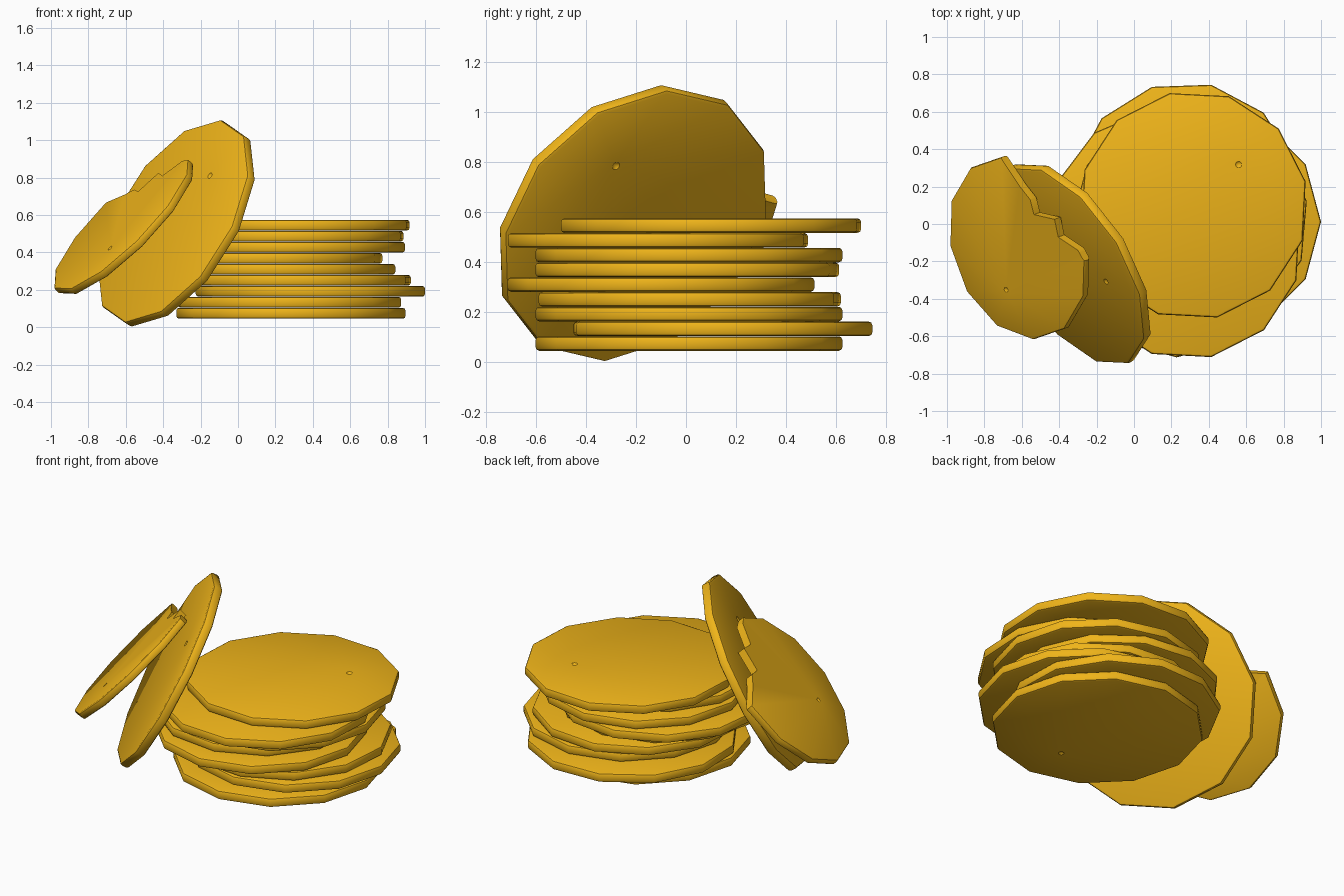
import bpy, bmesh, math
from mathutils import Vector, Matrix

if "Cube" in bpy.data.objects:
    bpy.data.objects.remove(bpy.data.objects["Cube"])

R, H = 0.613, 0.029          # disc radius and half thickness
SIDES = 12

gold = bpy.data.materials.new("gold")
gold.diffuse_color = (0.87, 0.46, 0.01, 1)
gold.use_nodes = True
gold.node_tree.nodes["Principled BSDF"].inputs["Base Color"].default_value = gold.diffuse_color


def finish(bm, name):
    bmesh.ops.recalc_face_normals(bm, faces=bm.faces)
    me = bpy.data.meshes.new(name)
    bm.to_mesh(me)
    bm.free()
    me.materials.append(gold)
    ob = bpy.data.objects.new(name, me)
    bpy.context.collection.objects.link(ob)
    return ob


def smooth(ob):
    ob.data.shade_smooth()
    ob.data.set_sharp_from_angle(angle=math.radians(40))


def disc(name, matrix):
    """Twelve-sided disc with rounded rim and a small off-centre dimple on each face."""
    bm = bmesh.new()
    b = 0.015
    dx = 0.325
    profile = [(dx, 0.017, H), (0, R - b, H), (0, R - b * 0.3, H - b * 0.3), (0, R, H - b),
               (0, R, b - H), (0, R - b * 0.3, b * 0.3 - H), (0, R - b, -H), (dx, 0.017, -H)]
    loops = []
    for off, r, z in profile:
        loops.append([bm.verts.new((off + r * math.cos(math.tau * i / SIDES),
                                    r * math.sin(math.tau * i / SIDES), z))
                      for i in range(SIDES)])
    for lo, hi in zip(loops, loops[1:]):
        for i in range(SIDES):
            j = (i + 1) % SIDES
            bm.faces.new((lo[i], lo[j], hi[j], hi[i]))
    # dimple bottoms
    for ring, z in ((loops[0], H - 0.015), (loops[-1], 0.015 - H)):
        tip = bm.verts.new((dx, 0, z))
        for i in range(SIDES):
            bm.faces.new((ring[i], ring[(i + 1) % SIDES], tip))
    bm.transform(matrix)
    ob = finish(bm, name)
    smooth(ob)
    return ob


def frame(center, normal, toward, scale=1.0):
    """Placement with local z on the normal and local x toward the dimple."""
    n = Vector(normal).normalized()
    t = Vector(toward)
    x = (t - n * t.dot(n)).normalized()
    y = n.cross(x)
    rot = Matrix((x, y, n)).transposed().to_4x4()
    return Matrix.Translation(center) @ rot @ Matrix.Scale(scale, 4)


# stacked discs: centre x, centre y, turn in degrees
stack = [(0.283, 0.012, -90), (0.275, 0.147, 47), (0.387, 0.012, 120),
         (0.32, 0.015, 190), (0.228, -0.1, 270), (0.165, 0.005, 68),
         (0.28, 0.012, 0), (0.285, -0.112, 132), (0.318, 0.1, 42)]
for k, (x, y, turn) in enumerate(stack):
    disc(f"stacked_disc_{k + 1}", Matrix.Translation((x, y, 0.074 + 0.0589 * k))
         @ Matrix.Rotation(math.radians(turn), 4, 'Z'))

# whole disc leaning on the stack
disc("leaning_disc", frame((-0.33, -0.212, 0.555), (-0.745, -0.48, 0.46), (0.18, -0.09, 0.245)))

# smaller bitten disc leaning on the whole one
c = Vector((-0.61, -0.125, 0.548))
n = Vector((-0.683, -0.26, 0.683)).normalized()
bitten = disc("bitten_disc", frame(c, n, (-0.08, -0.225, -0.115), 0.825))

# bite cutter: ragged outline as seen from above, swept along the disc normal
outline = [(-0.75, 0.45), (-0.71, 0.35), (-0.61, 0.2), (-0.555, 0.13), (-0.535, 0.05),
           (-0.425, 0.025), (-0.405, -0.07), (-0.3, -0.14), (-0.262, -0.21), (-0.15, -0.23),
           (0.15, -0.2), (0.15, 0.6), (-0.7, 0.65)]
top = c + n * H * 0.825
bm = bmesh.new()
rings = []
for s in (-0.2, 0.2):
    ring = []
    for x, y in outline:
        z = top.z - (n.x * (x - top.x) + n.y * (y - top.y)) / n.z
        ring.append(bm.verts.new(Vector((x, y, z)) + n * s))
    bm.faces.new(ring)
    rings.append(ring)
for i in range(len(outline)):
    j = (i + 1) % len(outline)
    bm.faces.new((rings[0][i], rings[0][j], rings[1][j], rings[1][i]))
cutter = finish(bm, "bite_cutter")
mod = bitten.modifiers.new("bite", 'BOOLEAN')
mod.operation = 'DIFFERENCE'
mod.solver = 'EXACT'
mod.object = cutter

# bake the bite and drop the cutter
deps = bpy.context.evaluated_depsgraph_get()
baked = bpy.data.meshes.new_from_object(bitten.evaluated_get(deps))
bitten.modifiers.clear()
bitten.data = baked
smooth(bitten)
bpy.data.objects.remove(cutter)
